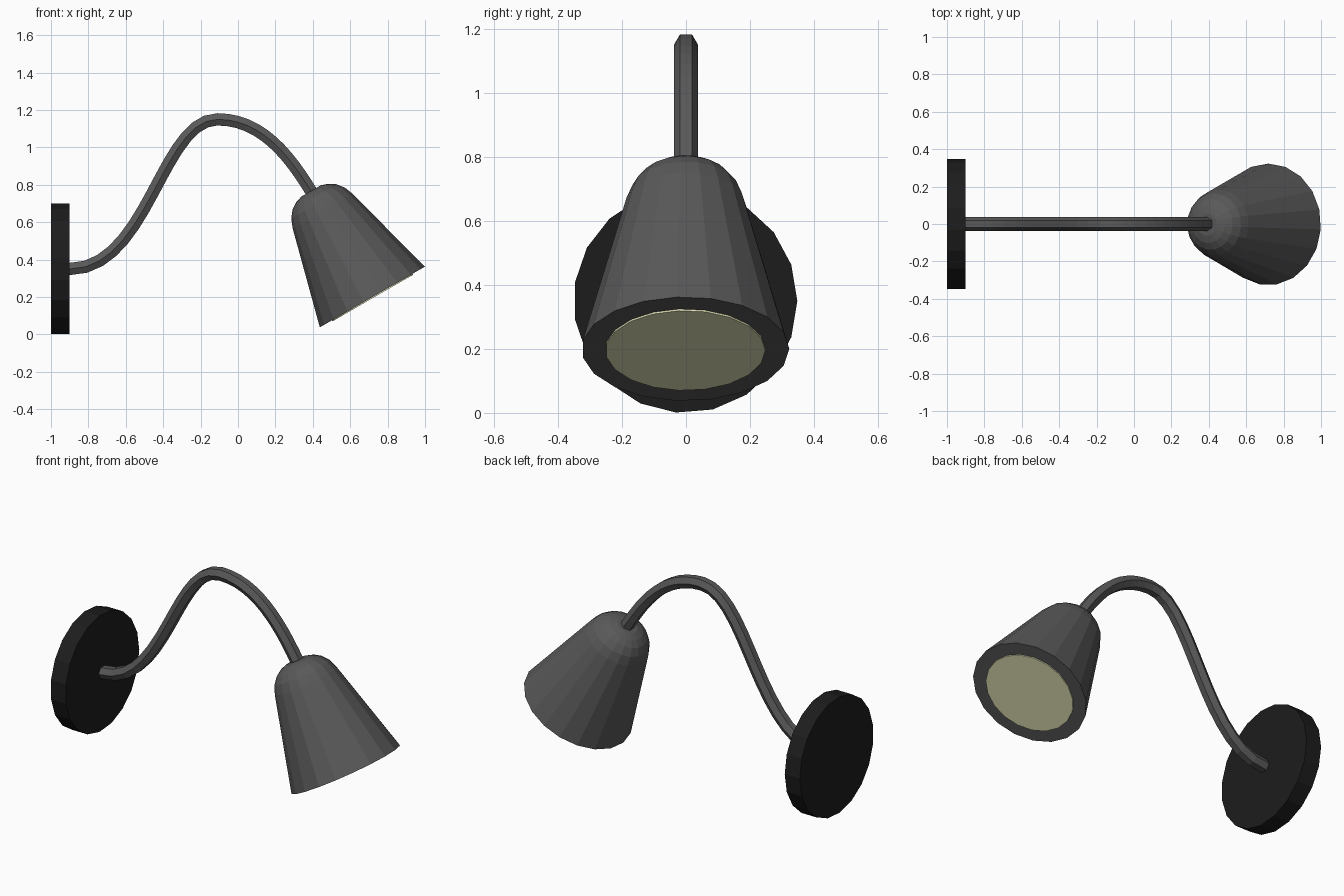
import bpy, math
from mathutils import Vector

if "Cube" in bpy.data.objects:
    bpy.data.objects.remove(bpy.data.objects["Cube"])

SIDES = 19


def material(name, rgb):
    m = bpy.data.materials.new(name)
    m.diffuse_color = (*rgb, 1)
    m.use_nodes = True
    m.node_tree.nodes["Principled BSDF"].inputs["Base Color"].default_value = m.diffuse_color
    return m


def skin(name, rings, mat):
    """Join a list of equal-sized vertex rings into a closed solid."""
    n = len(rings[0])
    verts = [v for ring in rings for v in ring]
    faces = []
    for i in range(len(rings) - 1):
        for j in range(n):
            k = (j + 1) % n
            faces.append((i * n + j, i * n + k, (i + 1) * n + k, (i + 1) * n + j))
    faces.append(tuple(reversed(range(n))))
    faces.append(tuple(range(len(verts) - n, len(verts))))
    me = bpy.data.meshes.new(name)
    me.from_pydata(verts, [], faces)
    me.materials.append(mat)
    ob = bpy.data.objects.new(name, me)
    bpy.context.collection.objects.link(ob)
    return ob


def ring(center, axis, r, n):
    """Polygon around an axis in the xz plane, first corner towards +y."""
    axis = Vector(axis).normalized()
    y = Vector((0, 1, 0))
    side = axis.cross(y)
    return [Vector(center) + r * (math.cos(a) * y + math.sin(a) * side)
            for a in (2 * math.pi * j / n for j in range(n))]


def lathe(name, base, axis, profile, mat):
    base, axis = Vector(base), Vector(axis).normalized()
    return skin(name, [ring(base + axis * t, axis, r, SIDES) for r, t in profile], mat)


def bezier(p, n):
    """Points and tangents along a cubic in the xz plane."""
    p = [Vector((x, 0, z)) for x, z in p]
    out = []
    for i in range(n + 1):
        t = i / n
        u = 1 - t
        pos = u**3 * p[0] + 3 * u * u * t * p[1] + 3 * u * t * t * p[2] + t**3 * p[3]
        tan = u * u * (p[1] - p[0]) + 2 * u * t * (p[2] - p[1]) + t * t * (p[3] - p[2])
        out.append((pos, tan))
    return out


black = material("black", (0.012, 0.012, 0.012))
grey = material("dark_grey", (0.1, 0.1, 0.1))
glow = material("pale_yellow", (0.8, 0.8, 0.5))

# Round wall plate
lathe("wall_plate", (-1, -0.002, 0.35), (1, 0, 0), [(0.35, 0), (0.35, 0.1)], black)

# Curved six-sided arm
path = bezier([(-0.9, 0.35), (-0.48, 0.35), (-0.41, 1.15), (-0.11, 1.15)], 14)
path += bezier([(-0.11, 1.15), (0.12, 1.15), (0.27, 0.967), (0.40, 0.75)], 12)[1:]
skin("arm", [ring(p, t, 0.038, 6) for p, t in path], grey)

# Tilted lamp shade with a rounded top
tilt = (-0.5, 0, 0.866)
mouth = (0.718, -0.002, 0.2)
lathe("lamp_shade", mouth, tilt,
      [(0.325, 0), (0.186, 0.53), (0.166, 0.58), (0.136, 0.618),
       (0.10, 0.642), (0.06, 0.655)], grey)

# Glowing disc in the mouth of the shade
lathe("light_disc", mouth, tilt, [(0.25, -0.006), (0.25, 0.02)], glow)
